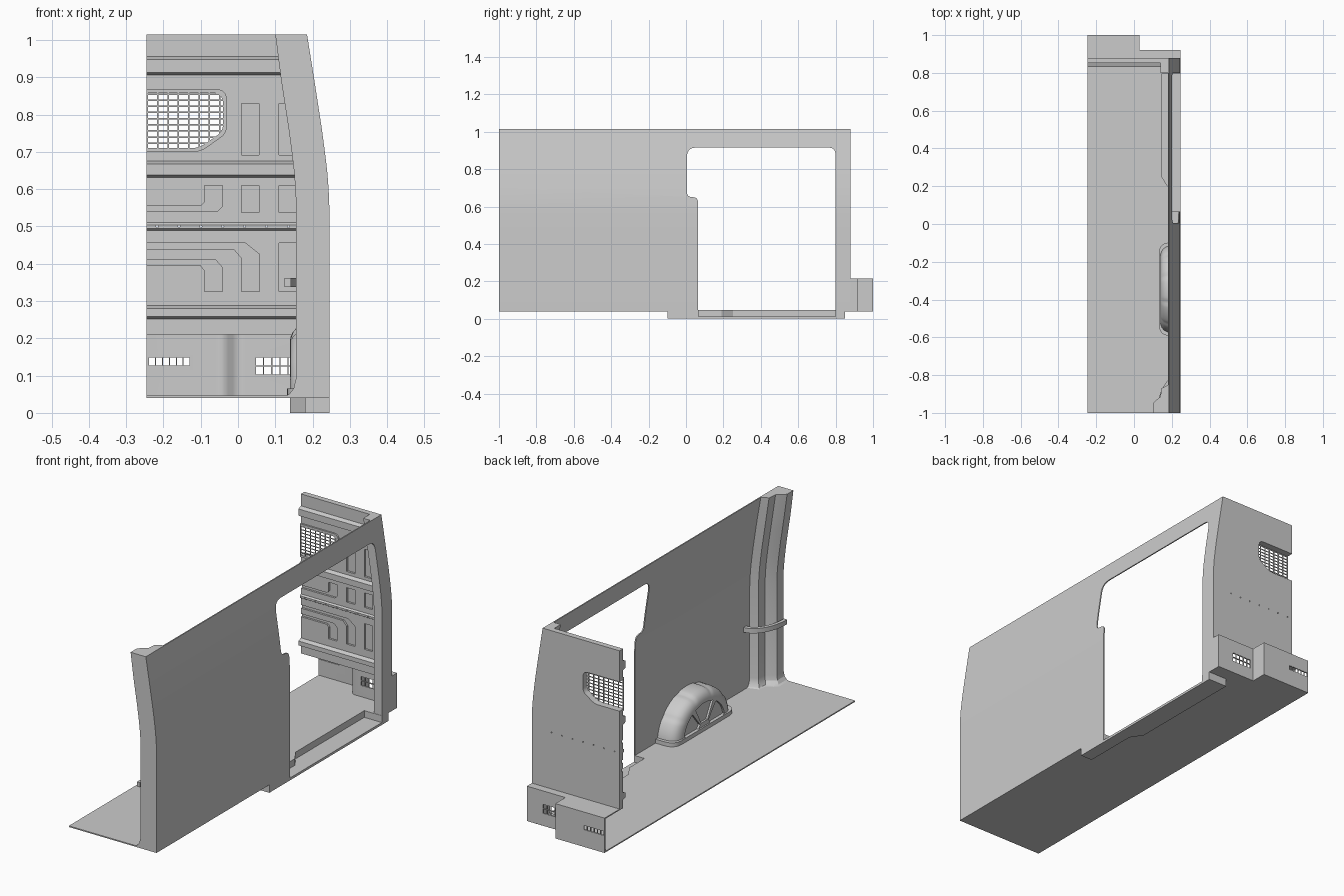
import bpy, bmesh, math
from mathutils import Vector

if "Cube" in bpy.data.objects:
    bpy.data.objects.remove(bpy.data.objects["Cube"])


def loft(name, rings, smooth=False):
    """Closed solid bridging a list of equal-length 3D rings, capped at both ends."""
    bm = bmesh.new()
    vs = [[bm.verts.new(p) for p in r] for r in rings]
    n = len(rings[0])
    for a, b in zip(vs, vs[1:]):
        for i in range(n):
            j = (i + 1) % n
            bm.faces.new((a[i], a[j], b[j], b[i]))
    bm.faces.new(vs[0][::-1])
    bm.faces.new(vs[-1])
    bmesh.ops.recalc_face_normals(bm, faces=bm.faces)
    me = bpy.data.meshes.new(name)
    bm.to_mesh(me)
    bm.free()
    ob = bpy.data.objects.new(name, me)
    bpy.context.collection.objects.link(ob)
    return ob


def prism(name, pts, axis, a, b):
    """Extrude a 2D outline along an axis from a to b."""
    put = {'x': lambda p, t: (t, p[0], p[1]),
           'y': lambda p, t: (p[0], t, p[1]),
           'z': lambda p, t: (p[0], p[1], t)}[axis]
    return loft(name, [[put(p, t) for p in pts] for t in (a, b)])


def box(name, x, y, z):
    return prism(name, [(x[0], y[0]), (x[1], y[0]), (x[1], y[1]), (x[0], y[1])], 'z', *z)


def rect(x0, x1, z0, z1):
    return [(x0, z0), (x1, z0), (x1, z1), (x0, z1)]


def rounded(pts, n=6):
    """Round the corners of an outline of (u, v, radius) points."""
    out = []
    for i, (u, v, r) in enumerate(pts):
        p = Vector((u, v))
        if r == 0:
            out.append((u, v))
            continue
        a = p + (Vector(pts[i - 1][:2]) - p).normalized() * r
        b = p + (Vector(pts[(i + 1) % len(pts)][:2]) - p).normalized() * r
        for k in range(n + 1):
            t = k / n
            out.append(tuple(a * (1 - t) ** 2 + p * 2 * t * (1 - t) + b * t * t))
    return out


def join(name, obs):
    bm = bmesh.new()
    for o in obs:
        bm.from_mesh(o.data)
        if o is not obs[0]:
            bpy.data.objects.remove(o)
    bm.to_mesh(obs[0].data)
    bm.free()
    obs[0].name = name
    return obs[0]


def boolean(ob, cutter, op='DIFFERENCE'):
    m = ob.modifiers.new(op, 'BOOLEAN')
    m.operation, m.solver, m.object = op, 'EXACT', cutter
    dg = bpy.context.evaluated_depsgraph_get()
    me = bpy.data.meshes.new_from_object(ob.evaluated_get(dg))
    ob.modifiers.clear()
    ob.data = me
    bpy.data.objects.remove(cutter)


def smooth(ob, deg=35):
    bpy.ops.object.select_all(action='DESELECT')
    ob.select_set(True)
    bpy.context.view_layer.objects.active = ob
    bpy.ops.object.shade_smooth_by_angle(angle=math.radians(deg))


# Curved outer contour of the side wall (x, z)
PROFILE = [(0.245, 0.04), (0.245, 0.55), (0.243, 0.60), (0.239, 0.65), (0.233, 0.70),
           (0.225, 0.76), (0.215, 0.825), (0.205, 0.89), (0.185, 1.015)]


def outer(z):
    for (x0, z0), (x1, z1) in zip(PROFILE, PROFILE[1:]):
        if z <= z1:
            return x0 + (x1 - x0) * max(0, (z - z0) / (z1 - z0))
    return PROFILE[-1][0]


def strip(thick):
    return PROFILE + [(x - thick, z) for x, z in reversed(PROFILE)]


# Side wall with the sliding door opening
wall = prism('side_wall', strip(0.006), 'y', -1, 0.88)
door = rounded([(0.065, 0.0, 0), (0.065, 0.65, 0.03), (0.005, 0.65, 0.028), (0.005, 0.915, 0.05),
                (0.80, 0.915, 0.04), (0.80, 0.0, 0)])
boolean(wall, prism('door_cut', door, 'x', 0.1, 0.3))
smooth(wall)
smooth(prism('door_pillar', strip(0.045), 'y', 0.80, 0.88))

# Floor, with the entry step sunk into a sill under the door
FOOT = [(0.03, 0.92), (0.03, 1.0), (-0.245, 1.0)]
floor = prism('floor', [(-0.245, -1), (0.245, -1), (0.245, 0.92)] + FOOT, 'z', 0.04, 0.046)
sill = prism('door_sill', [(0.245, -0.1), (0.18, -0.1), (0.18, 0.18), (0.14, 0.24),
                           (0.14, 0.85), (0.245, 0.85)], 'z', 0, 0.043)
for part in (floor, sill):
    well = [(0.3, 0.067), (0.185, 0.067), (0.185, 0.19), (0.147, 0.25), (0.147, 0.798), (0.3, 0.798)]
    boolean(part, prism('well_cut', well, 'z', 0.012, 0.1))

# Bulkhead panel with horizontal stiffening ribs
Y = 0.852
edge = [(outer(z) - 0.004, z) for z in (0.21, 0.55, 0.6, 0.65, 0.7, 0.76, 0.825, 0.89, 1.015)]
bulkhead = prism('bulkhead', [(-0.245, 0.21)] + edge + [(-0.245, 1.015)], 'y', Y, 0.88)
for z0, z1, d in ((0.905, 0.957, 0.02), (0.63, 0.678, 0.02), (0.486, 0.514, 0.008), (0.25, 0.29, 0.02)):
    rib = [(Y + 0.005, z0), (Y - d, z0 + 0.008), (Y - d, z1 - 0.01), (Y + 0.005, z1)]
    boolean(bulkhead, prism('rib', rib, 'x', -0.245, outer(z1) - 0.008), 'UNION')

# Window frame and opening in the bulkhead
def window(g):
    return rounded([(-0.245, 0.70 + g, 0), (-0.10 - g * 0.5, 0.70 + g, 0.02),
                    (-0.03 - g, 0.75 + g * 0.5, 0.02), (-0.03 - g, 0.868 - g, 0.03), (-0.245, 0.868 - g, 0)])

boolean(bulkhead, prism('frame', window(0), 'y', Y - 0.008, Y + 0.005), 'UNION')
hole = window(0.01)
hole = [(-0.3 if x < -0.244 else x, z) for x, z in hole]
boolean(bulkhead, prism('window_cut', hole, 'y', 0.8, 0.9))

# Pressed pockets and a row of small fixing holes
pockets = [rect(x, x + 0.046, z0, z1) for x in (0.01, 0.11) for z0, z1 in ((0.692, 0.83), (0.537, 0.61))]
pockets += [rect(0.11, 0.156, 0.325, 0.455),
            [(-0.3, 0.54), (-0.055, 0.54), (-0.042, 0.553), (-0.042, 0.61), (-0.09, 0.61),
             (-0.09, 0.565), (-0.1, 0.555), (-0.3, 0.555)],
            [(-0.3, 0.455), (0.02, 0.455), (0.058, 0.425), (0.058, 0.325), (0.01, 0.325),
             (0.01, 0.415), (-0.01, 0.438), (-0.3, 0.438)],
            [(-0.3, 0.41), (-0.06, 0.41), (-0.042, 0.39), (-0.042, 0.325), (-0.09, 0.325),
             (-0.09, 0.382), (-0.1, 0.395), (-0.3, 0.395)]]
cuts = [prism('pocket', p, 'y', 0.8, Y + 0.01) for p in pockets]
for i in range(7):
    c = -0.217 + i * 0.0587
    dot = [(c + 0.003 * math.cos(k * math.pi / 4), 0.5 + 0.003 * math.sin(k * math.pi / 4)) for k in range(8)]
    cuts.append(prism('dot', dot, 'y', 0.8, 0.9))
boolean(bulkhead, join('pocket_cuts', cuts))

# Wire mesh in the window
bars = []
for i in range(8):
    x = -0.243 + i * 0.0277
    z0 = 0.708 + max(0, (x + 0.105) * 0.75)
    bars.append(box('bar', (x - 0.002, x + 0.002), (Y - 0.008, Y - 0.003), (z0, 0.86)))
for i in range(9):
    z = 0.723 + i * 0.0165
    x1 = min(-0.037, -0.10 + (z - 0.708) * 1.4)
    bars.append(box('bar', (-0.245, x1), (Y - 0.007, Y - 0.004), (z - 0.002, z + 0.002)))
join('window_mesh', bars)

# Stepped foot box behind the bulkhead, with vents
foot = prism('foot_box', [(-0.245, 0.88), (0.245, 0.88), (0.245, 0.92)] + FOOT, 'z', 0.04, 0.216)
inner = rounded([(-0.3, 0.8, 0), (0.238, 0.8, 0), (0.238, 0.913, 0), (-0.005, 0.913, 0.025),
                 (-0.035, 0.993, 0.025), (-0.3, 0.993, 0)])
boolean(foot, prism('foot_cut', inner, 'z', 0.046, 0.21))
cells = [(-0.239 + i * 0.0187, 0.016, 0.127, 0.148) for i in range(6)]
cells += [(0.048 + i * 0.022, 0.019, z, z + 0.021) for i in range(5) for z in (0.103, 0.127)]
boolean(foot, join('vent_cuts', [prism('vent', rect(x, x + w, z0, z1), 'y', 0.9, 1.1) for x, w, z0, z1 in cells]))
smooth(foot, 30)

# Rear pillar following the wall contour, flared at the foot
levels = [(0.043, 0.125), (0.05, 0.108), (0.065, 0.096), (0.09, 0.09)]
levels += [(z, 0.089) for _, z in PROFILE[1:-1]] + [(1.015, 0.085)]
rings = []
for z, d in levels:
    o, f = outer(z), (d - 0.085) * 0.7
    rings.append([(o, -1, z), (o - d, -1, z), (o - d, -0.95 + f, z), (o - d + 0.02, -0.93 + f, z),
                  (o - 0.045 - f, -0.915 + f, z), (o - 0.04 - f, -0.87 + f, z), (o, -0.85 + f, z)])
smooth(loft('rear_pillar', rings), 25)

# Curved bar around the pillar
arc = [(k / 12) * math.pi / 2 for k in range(13)]
band = [(0.24 - 0.115 * math.sin(a), -0.985 + 0.185 * math.cos(a)) for a in arc]
band += [(0.24 - 0.098 * math.sin(a), -0.985 + 0.165 * math.cos(a)) for a in reversed(arc)]
smooth(prism('pillar_bar', band, 'z', 0.338, 0.362), 30)

# Wheel arch: domed half ellipse with pressed waves and fan-shaped side pockets
CY, RY, RZ, N = -0.345, 0.232, 0.197, 64


def oval(a, s):
    return (CY + RY * s * math.cos(a), 0.044 + RZ * s * math.sin(a))


rings = []
for x, s in ((0.24, 1), (0.2, 1), (0.175, 0.98), (0.158, 0.94), (0.147, 0.88), (0.141, 0.81), (0.139, 0.75)):
    ring = []
    for k in range(N + 1):
        a = math.pi * k / N
        wave = 0.025 * max(0, math.cos(a * 10)) ** 6 * math.sin(a) if s > 0.85 else 0
        ring.append((x,) + oval(a, s - wave))
    rings.append(ring)
arch = loft('wheel_arch', rings)
fans = []
for a0, a1 in ((10, 55), (65, 115), (125, 170)):
    angles = [math.radians(a0 + (a1 - a0) * k / 8) for k in range(9)]
    fan = [oval(a, 0.7) for a in angles] + [oval(angles[-1], 0.25), oval(angles[0], 0.25)]
    fans.append(prism('fan', fan, 'x', 0.1, 0.149))
boolean(arch, join('fan_cuts', fans))
smooth(arch)
flange = rounded([(0.24, -0.592, 0), (0.132, -0.592, 0.06), (0.132, -0.098, 0.06), (0.24, -0.098, 0)], 8)
smooth(prism('arch_flange', flange, 'z', 0.044, 0.066))
